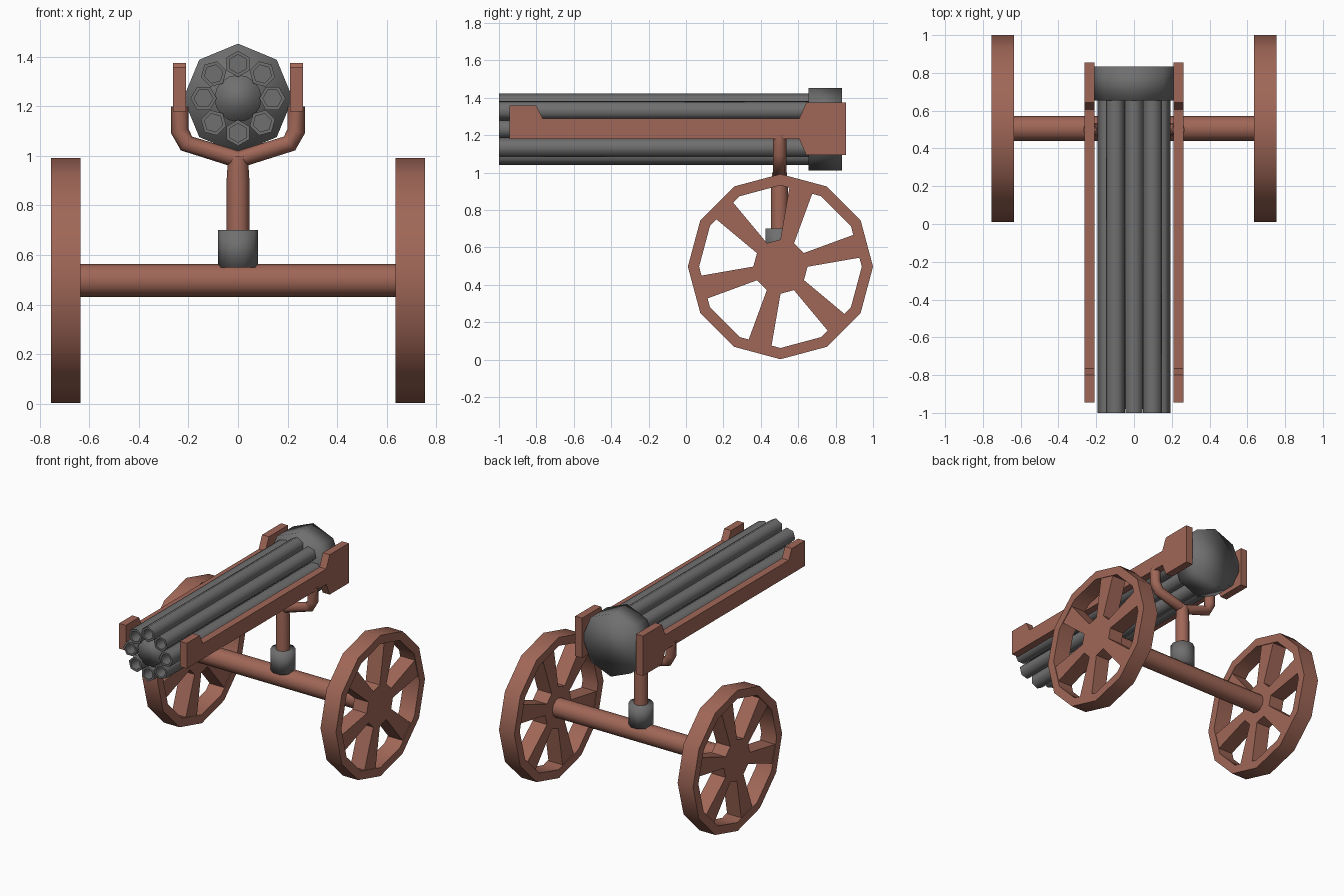
import bpy, bmesh
from math import sin, cos, pi, radians
from mathutils import Matrix, Vector

if "Cube" in bpy.data.objects:
    bpy.data.objects.remove(bpy.data.objects["Cube"])


def material(name, rgb):
    m = bpy.data.materials.new(name)
    m.use_nodes = True
    m.diffuse_color = (*rgb, 1)
    m.node_tree.nodes["Principled BSDF"].inputs["Base Color"].default_value = (*rgb, 1)
    return m


wood = material("red brown wood", (0.35, 0.135, 0.095))
steel = material("dark grey steel", (0.16, 0.16, 0.16))

# Rotations that send the local z axis to each world axis
AXIS = {"x": Matrix(((0, 0, 1), (1, 0, 0), (0, 1, 0))),
        "y": Matrix(((1, 0, 0), (0, 0, 1), (0, 1, 0))),
        "z": Matrix.Identity(3)}


def finish(name, bm, mat, angle):
    bmesh.ops.remove_doubles(bm, verts=bm.verts, dist=0.0001)
    bmesh.ops.recalc_face_normals(bm, faces=bm.faces)
    me = bpy.data.meshes.new(name)
    bm.to_mesh(me)
    bm.free()
    me.materials.append(mat)
    if angle:
        me.shade_smooth()
        me.set_sharp_from_angle(angle=radians(angle))
    ob = bpy.data.objects.new(name, me)
    bpy.context.collection.objects.link(ob)
    return ob


def lathe(name, profile, sides, axis, centre, mat, angle=65, start=0, closed=False):
    """Spin (radius, height) points about an axis; open ends are capped."""
    bm = bmesh.new()
    rings = []
    for r, h in profile:
        ring = []
        for i in range(sides):
            a = start + 2 * pi * i / sides
            p = AXIS[axis] @ Vector((r * cos(a), r * sin(a), h))
            ring.append(bm.verts.new(p + Vector(centre)))
        rings.append(ring)
    pairs = list(zip(rings, rings[1:]))
    if closed:
        pairs.append((rings[-1], rings[0]))
    else:
        bm.faces.new(rings[0])
        bm.faces.new(rings[-1])
    for lo, hi in pairs:
        for i in range(sides):
            j = (i + 1) % sides
            bm.faces.new((lo[i], lo[j], hi[j], hi[i]))
    return finish(name, bm, mat, angle)


def plate(name, outline, x0, x1, mat):
    """Extrude a (y, z) outline along x."""
    bm = bmesh.new()
    face = bm.faces.new([bm.verts.new((x0, y, z)) for y, z in outline])
    ext = bmesh.ops.extrude_face_region(bm, geom=[face])
    moved = [v for v in ext["geom"] if isinstance(v, bmesh.types.BMVert)]
    bmesh.ops.translate(bm, verts=moved, vec=(x1 - x0, 0, 0))
    return finish(name, bm, mat, 0)


HUB_Y, HUB_Z = 0.505, 0.497
GUN_Z = 1.232

# Wheels: twelve-sided rim, hub and six flared spokes
for side, s in (("left", 1), ("right", -1)):
    centre = (s * 0.695, HUB_Y, HUB_Z)
    lathe(side + "_wheel_rim", [(0.435, -0.06), (0.495, -0.06), (0.495, 0.06), (0.435, 0.06)],
          12, "x", centre, wood, closed=True)
    lathe(side + "_wheel_hub", [(0.145, -0.055), (0.145, 0.055)], 12, "x", centre, wood, 20)
    for k in range(6):
        a = radians(15 + 60 * k)
        outline = [(HUB_Y + r * cos(a) - w * sin(a), HUB_Z + r * sin(a) + w * cos(a))
                   for r, w in ((0.13, 0.037), (0.13, -0.037), (0.43, -0.064), (0.43, 0.064))]
        plate(f"{side}_wheel_spoke_{k + 1}", outline, centre[0] - 0.055, centre[0] + 0.055, wood)

# Axle, socket and post
lathe("axle", [(0.066, -0.65), (0.066, 0.65)], 12, "x", (0, HUB_Y, HUB_Z), wood)
lathe("post_socket", [(0.08, 0.55), (0.08, 0.7)], 10, "z", (0, 0.5, 0), steel, 180)
lathe("post", [(0.046, 0.6), (0.046, 0.9), (0.04, 1.0)], 12, "z", (0, 0.5, 0), wood)

# Forked yoke that carries the rails
half = [(0.235, 1.2), (0.235, 1.1), (0.208, 1.05)]
path = [(-x, z) for x, z in half] + [(0, 0.985)] + half[::-1]
curve = bpy.data.curves.new("yoke", "CURVE")
curve.dimensions = "3D"
curve.bevel_depth = 0.036
curve.bevel_resolution = 2
curve.use_fill_caps = True
spline = curve.splines.new("POLY")
spline.points.add(len(path) - 1)
for point, (x, z) in zip(spline.points, path):
    point.co = (x, 0.5, z, 1)
curve.materials.append(wood)
bpy.context.collection.objects.link(bpy.data.objects.new("yoke", curve))

# Side rails
rail = [(-0.945, 1.18), (-0.945, 1.358), (-0.8, 1.358), (-0.765, 1.288), (0.605, 1.288),
        (0.643, 1.374), (0.855, 1.374), (0.855, 1.094), (0.643, 1.094), (0.605, 1.18)]
for side, s in (("left", 1), ("right", -1)):
    plate(side + "_rail", rail, s * 0.21, s * 0.263, wood)

# Octagonal breech, core rod and ring of eight hollow hexagonal barrels
lathe("breech", [(0.221, 0.655), (0.221, 0.835)], 8, "y", (0, 0, GUN_Z), steel, 180)
lathe("core_rod", [(0.095, -0.98), (0.095, 0.66)], 16, "y", (0, 0, GUN_Z), steel, 180)
for k in range(8):
    a = k * pi / 4
    lathe(f"barrel_{k + 1}", [(0.038, -0.92), (0.038, -1), (0.053, -1), (0.053, 0.66)], 6, "y",
          (0.139 * cos(a), 0, GUN_Z + 0.139 * sin(a)), steel, 65, a)
